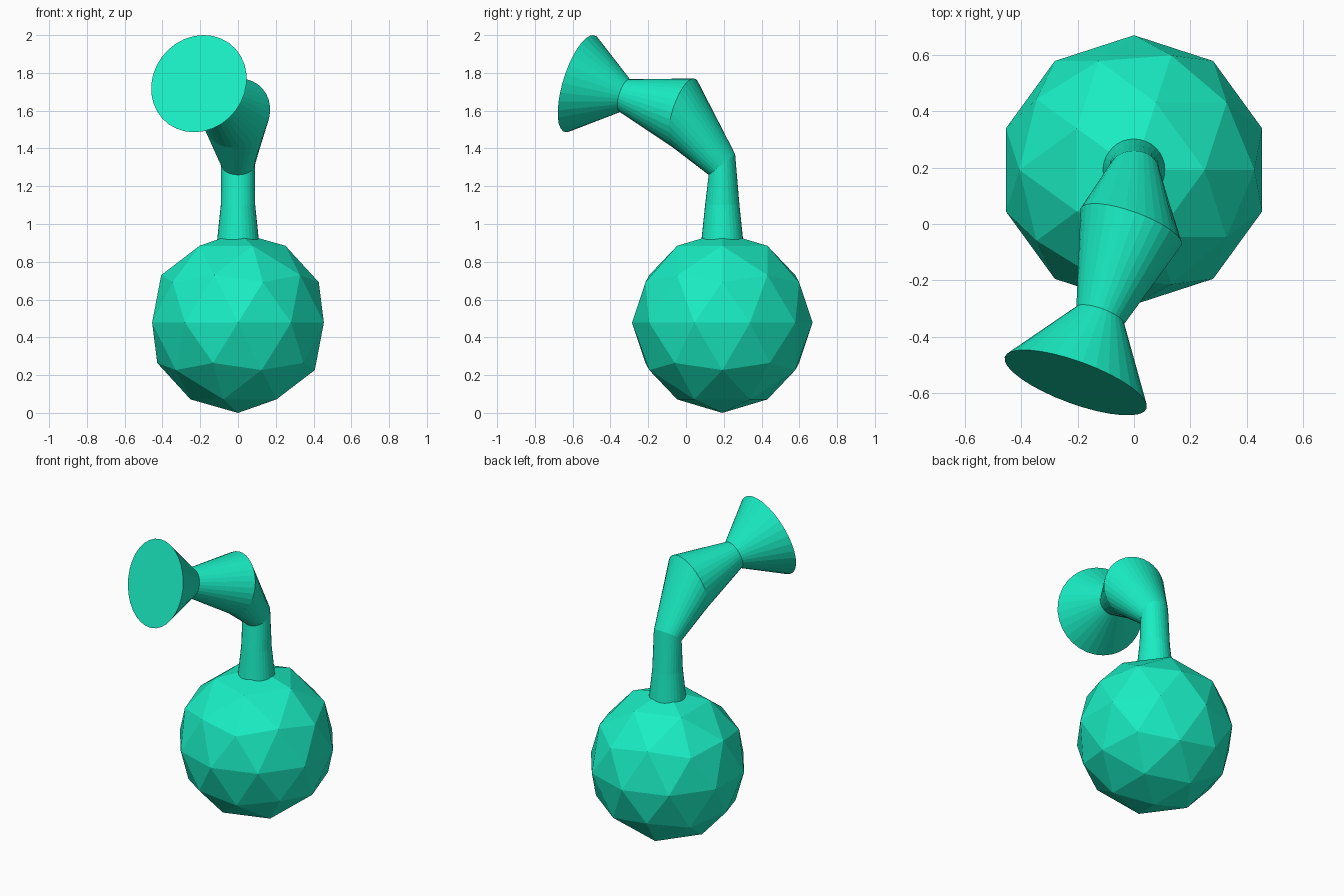
import bpy, bmesh, math
from mathutils import Vector

if "Cube" in bpy.data.objects:
    bpy.data.objects.remove(bpy.data.objects["Cube"])

SIDES = 32
mat = bpy.data.materials.new("teal")
mat.diffuse_color = (0.01, 0.85, 0.55, 1)
mat.use_nodes = True
mat.node_tree.nodes["Principled BSDF"].inputs["Base Color"].default_value = mat.diffuse_color


def finish(name, bm):
    bmesh.ops.recalc_face_normals(bm, faces=bm.faces)
    me = bpy.data.meshes.new(name)
    bm.to_mesh(me)
    bm.free()
    me.materials.append(mat)
    ob = bpy.data.objects.new(name, me)
    bpy.context.collection.objects.link(ob)
    return ob


def lofted_tube(name, rings):
    """Loft circles given as (centre, radius, normal), capped at both ends."""
    bm = bmesh.new()
    loops = []
    axis, side = Vector((0, 0, 1)), Vector((1, 0, 0))
    for centre, radius, normal in rings:
        # carry the ring frame along the bend without twisting
        n = Vector(normal).normalized()
        side = axis.rotation_difference(n) @ side
        axis = n
        other = n.cross(side)
        loops.append([bm.verts.new(Vector(centre) + radius * (
            side * math.cos(math.tau * i / SIDES) +
            other * math.sin(math.tau * i / SIDES))) for i in range(SIDES)])
    for a, b in zip(loops, loops[1:]):
        for i in range(SIDES):
            j = (i + 1) % SIDES
            bm.faces.new((a[i], a[j], b[j], b[i]))
    bm.faces.new(loops[0][::-1])
    bm.faces.new(loops[-1])
    return finish(name, bm)


# Faceted round body
bm = bmesh.new()
bmesh.ops.create_icosphere(bm, subdivisions=2, radius=0.478)
body = finish("round_body", bm)
body.location = (0, 0.192, 0.478)

# Bent neck ending in a flared mouth
up = (0, 0, 1)
bend = (0, -0.62, 0.79)
mouth = (-0.33, -0.90, 0.28)
lofted_tube("bent_neck", [
    ((0, 0.192, 0.90), 0.112, up),
    ((0, 0.192, 1.10), 0.091, up),
    ((0, 0.190, 1.315), 0.089, bend),
    ((-0.01, -0.01, 1.587), 0.191, mouth),
    ((-0.12, -0.325, 1.68), 0.090, mouth),
    ((-0.207, -0.563, 1.743), 0.268, mouth),
])
